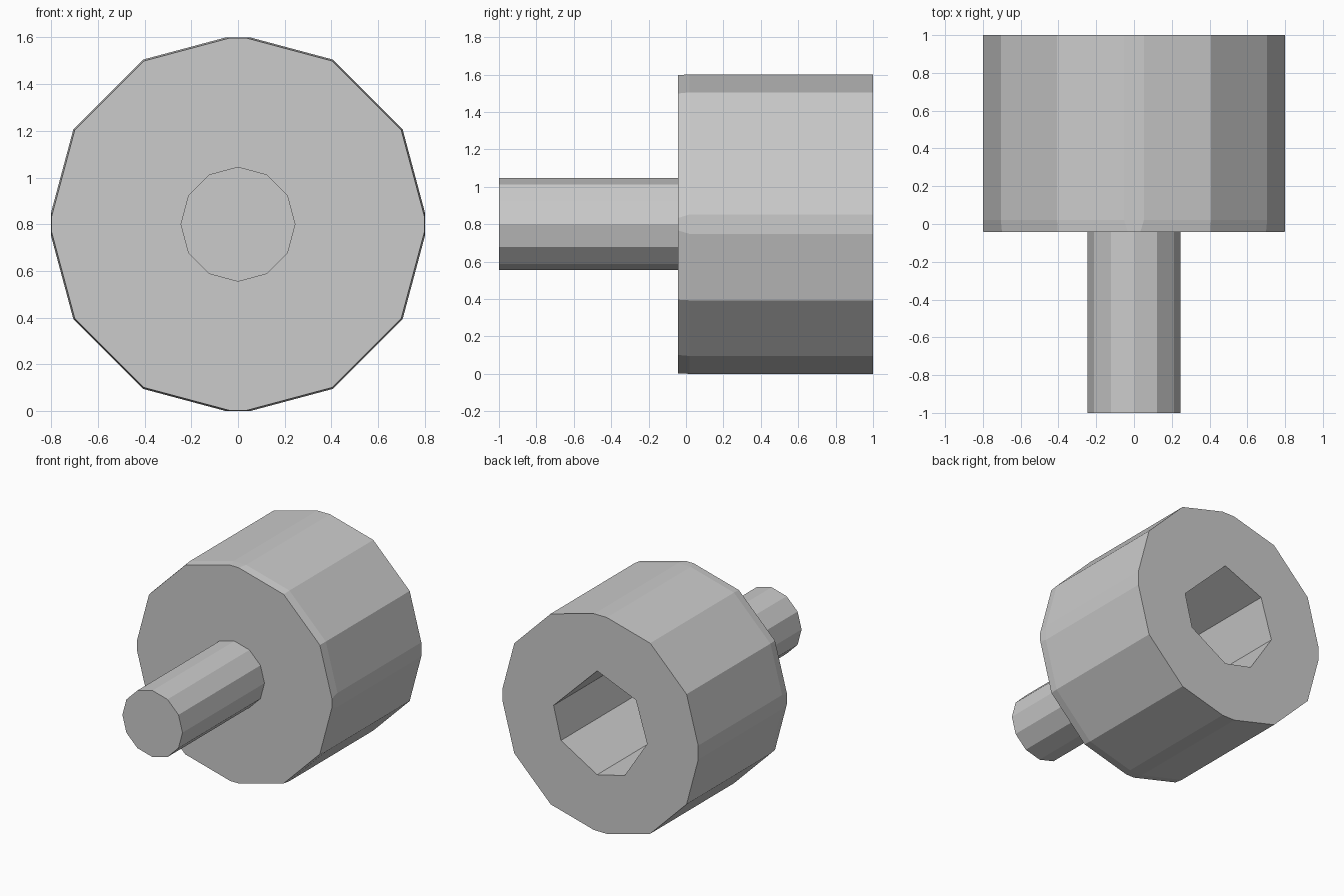
import bpy, bmesh
from math import sin, cos, radians

if "Cube" in bpy.data.objects:
    bpy.data.objects.remove(bpy.data.objects["Cube"])

CZ = 0.8  # height of the common axis


def ring(bm, pts, y):
    return [bm.verts.new((x, y, CZ + z)) for x, z in pts]


def bridge(bm, a, b):
    n = len(a)
    for i in range(n):
        j = (i + 1) % n
        bm.faces.new((a[i], a[j], b[j], b[i]))


def polar(radius, angles):
    return [(radius * cos(radians(a)), radius * sin(radians(a))) for a in angles]


def finish(bm, name):
    bmesh.ops.recalc_face_normals(bm, faces=bm.faces)
    me = bpy.data.meshes.new(name)
    bm.to_mesh(me)
    bm.free()
    ob = bpy.data.objects.new(name, me)
    bpy.context.collection.objects.link(ob)
    return ob


def drum_outline(r, flat):
    # Twelve-sided outline with the four axis corners trimmed flat
    half = (r - flat) / 0.268
    pts = []
    for k in range(4):
        c, s = cos(radians(90 * k)), sin(radians(90 * k))
        local = [(flat, -half), (flat, half)] + polar(r, (30, 60))
        pts += [(x * c - z * s, x * s + z * c) for x, z in local]
    return pts


# Drum with narrow front rim and a deep irregular socket open at the back
bm = bmesh.new()
front = ring(bm, drum_outline(0.807, 0.798), -0.042)
rim = ring(bm, drum_outline(0.814, 0.80), 0.02)
back = ring(bm, drum_outline(0.814, 0.80), 1.0)
bm.faces.new(front)
bridge(bm, front, rim)
bridge(bm, rim, back)
socket = polar(0.385, (5, 86, 139, 187, 239, 274, 327))
mouth = ring(bm, socket, 1.0)
floor = ring(bm, socket, 0.02)
bridge(bm, mouth, floor)
bm.faces.new(floor)
edges = []
for loop in (back, mouth):
    edges += [bm.edges.get((loop[i - 1], loop[i])) for i in range(len(loop))]
bmesh.ops.triangle_fill(bm, edges=edges, use_beauty=True)
finish(bm, "socket_drum")

# Twelve-sided drive shaft
bm = bmesh.new()
outline = polar(0.246, range(0, 360, 30))
tip, root = ring(bm, outline, -1.0), ring(bm, outline, -0.042)
bridge(bm, tip, root)
bm.faces.new(tip)
bm.faces.new(root)
finish(bm, "drive_shaft")
